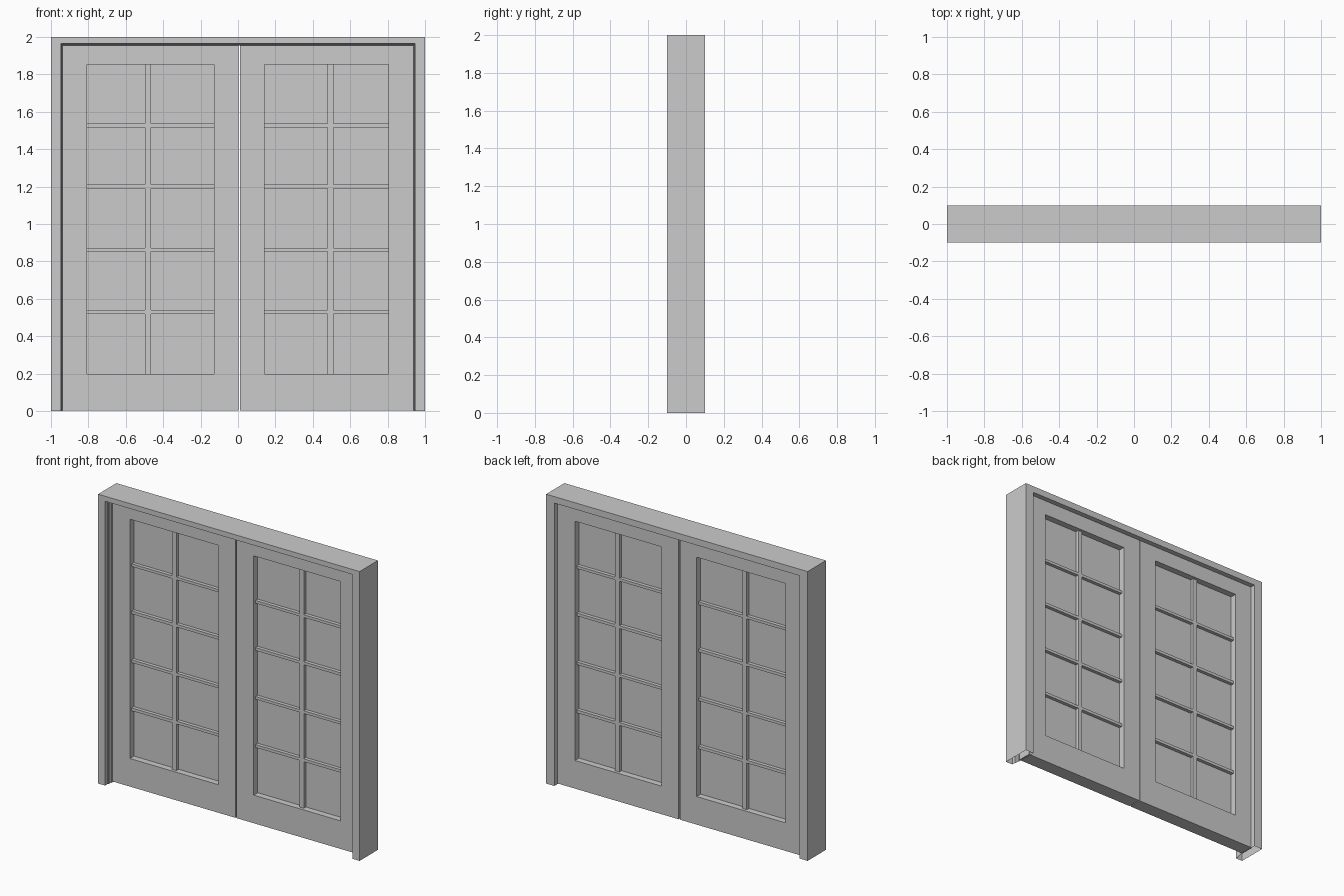
import bpy, bmesh

if "Cube" in bpy.data.objects:
    bpy.data.objects.remove(bpy.data.objects["Cube"])


def finish(bm, name):
    bmesh.ops.recalc_face_normals(bm, faces=bm.faces)
    mesh = bpy.data.meshes.new(name)
    bm.to_mesh(mesh)
    bm.free()
    obj = bpy.data.objects.new(name, mesh)
    bpy.context.collection.objects.link(obj)
    return obj


def lattice(name, xs, zs, keep, y0, y1):
    """Slab from the kept cells of an x/z grid, from y0 to y1."""
    bm = bmesh.new()
    grid = [[bm.verts.new((x, y0, z)) for z in zs] for x in xs]
    for i in range(len(xs) - 1):
        for j in range(len(zs) - 1):
            if keep(i, j):
                bm.faces.new((grid[i][j], grid[i + 1][j],
                              grid[i + 1][j + 1], grid[i][j + 1]))
    bmesh.ops.delete(bm, geom=[v for v in bm.verts if not v.link_faces],
                     context='VERTS')
    ext = bmesh.ops.extrude_face_region(bm, geom=bm.faces[:], use_keep_orig=True)
    moved = [g for g in ext['geom'] if isinstance(g, bmesh.types.BMVert)]
    bmesh.ops.translate(bm, verts=moved, vec=(0, y1 - y0, 0))
    return finish(bm, name)


# Door frame: stepped profile (inset, y) swept up, across and down, open at the feet
profile = [(0, 0.1), (0, -0.1), (0.053, -0.1), (0.053, -0.075), (0.058, -0.07),
           (0.058, -0.05), (0.063, -0.045), (0.063, 0.1)]
bm = bmesh.new()
rings = []
for side, top in ((-1, False), (-1, True), (1, True), (1, False)):
    rings.append([bm.verts.new((side * (1 - i), y,
                                2 - max(0, i - 0.018) if top else 0))
                  for i, y in profile])
n = len(profile)
for a, b in zip(rings, rings[1:]):
    for k in range(n):
        m = (k + 1) % n
        bm.faces.new((a[k], a[m], b[m], b[k]))
finish(bm, "door_frame")

# Two door leaves, each with glazing bars and a glass pane
Z0, Z1 = 0.198, 1.852
bar_z = [Z0, 0.52, 0.54, 0.853, 0.872, 1.19, 1.21, 1.517, 1.536, Z1]
leaves = {
    "left": (-0.945, 0.002, -0.806, -0.127, -0.496, -0.464),
    "right": (0.010, 0.945, 0.141, 0.804, 0.478, 0.510),
}
for side, (a, b, x0, x1, m0, m1) in leaves.items():
    lattice(side + "_door_leaf", [a, x0, x1, b], [0.004, Z0, Z1, 1.958],
            lambda i, j: (i, j) != (1, 1), -0.03, 0.065)
    lattice(side + "_glazing_bars", [x0, m0, m1, x1], bar_z,
            lambda i, j: i == 1 or j % 2 == 1, -0.01, 0.045)
    lattice(side + "_glass_pane", [x0, x1], [Z0, Z1],
            lambda i, j: True, 0.014, 0.021)
